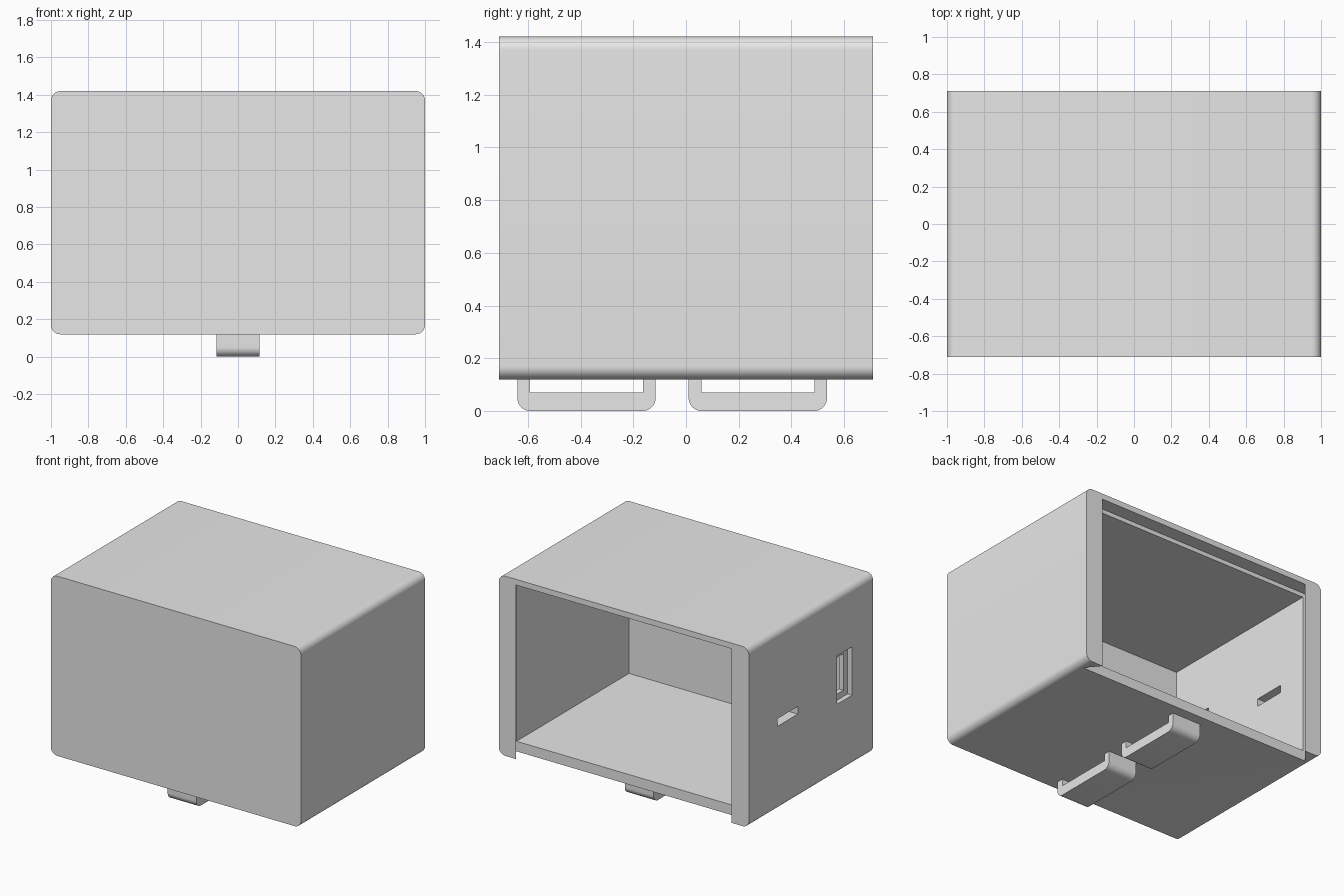
import bpy, bmesh, math
from mathutils import Vector

cube = bpy.data.objects.get("Cube")
if cube:
    bpy.data.objects.remove(cube, do_unlink=True)

grey = bpy.data.materials.new("light_grey")
grey.use_nodes = True
grey.diffuse_color = (0.8, 0.8, 0.8, 1)
grey.node_tree.nodes["Principled BSDF"].inputs["Base Color"].default_value = (0.8, 0.8, 0.8, 1)


def prism(name, points, extrude):
    """Close a planar outline and sweep it along a vector."""
    bm = bmesh.new()
    face = bm.faces.new([bm.verts.new(p) for p in points])
    swept = bmesh.ops.extrude_face_region(bm, geom=[face])
    moved = [g for g in swept["geom"] if isinstance(g, bmesh.types.BMVert)]
    bmesh.ops.translate(bm, verts=moved, vec=Vector(extrude))
    bmesh.ops.recalc_face_normals(bm, faces=bm.faces)
    mesh = bpy.data.meshes.new(name)
    bm.to_mesh(mesh)
    bm.free()
    obj = bpy.data.objects.new(name, mesh)
    bpy.context.collection.objects.link(obj)
    mesh.materials.append(grey)
    return obj


def block(name, x0, x1, y0, y1, z0, z1):
    base = [(x0, y0, z0), (x1, y0, z0), (x1, y1, z0), (x0, y1, z0)]
    return prism(name, base, (0, 0, z1 - z0))


def arc(cx, cz, radius, start, steps=10):
    """Quarter circle, counter-clockwise from the start angle in degrees."""
    angles = [math.radians(start + 90 * i / steps) for i in range(steps + 1)]
    return [(cx + radius * math.cos(a), cz + radius * math.sin(a)) for a in angles]


def activate(obj):
    bpy.ops.object.select_all(action='DESELECT')
    obj.select_set(True)
    bpy.context.view_layer.objects.active = obj


def smooth(obj):
    activate(obj)
    bpy.ops.object.shade_smooth_by_angle(angle=math.radians(30))


def cut(obj, cutter):
    cutter.hide_render = True
    mod = obj.modifiers.new("cut", 'BOOLEAN')
    mod.operation = 'DIFFERENCE'
    mod.solver = 'EXACT'
    mod.object = cutter
    activate(obj)
    bpy.ops.object.modifier_apply(modifier=mod.name)
    bpy.data.objects.remove(cutter, do_unlink=True)


# Case: rounded section swept from front to back
half_depth, bottom, top, r = 0.71, 0.12, 1.42, 0.05
section = (arc(1 - r, bottom + r, r, 270) + arc(1 - r, top - r, r, 0)
           + arc(r - 1, top - r, r, 90) + arc(r - 1, bottom + r, r, 180))
case = prism("case", [(x, -half_depth, z) for x, z in section], (0, 2 * half_depth, 0))

# Hollow interior
cut(case, block("cavity_cutter", -0.929, 0.929, -0.675, 0.66, 0.193, 1.349))

# Dovetail channel for a sliding back panel, open at the bottom
channel = [(-0.947, 0.61, 0), (0.947, 0.61, 0), (0.846, 0.73, 0), (-0.846, 0.73, 0)]
cut(case, prism("channel_cutter", channel, (0, 0, 1.379)))

# Side openings: cable slot, switch recess and the switch hole inside it
cut(case, block("cable_slot_cutter", -1.1, -0.9, 0.15, 0.38, 0.73, 0.785))
cut(case, block("switch_recess_cutter", -1.1, -0.965, -0.47, -0.298, 0.63, 0.98))
cut(case, block("switch_hole_cutter", -1.1, -0.9, -0.42, -0.35, 0.675, 0.94))
smooth(case)

# Belt loops under the case
for name, y0, y1 in (("front_belt_loop", -0.64, -0.115), ("back_belt_loop", 0.01, 0.535)):
    leg, bar = 0.048, 0.07
    outline = ([(y0, 0.125)] + arc(y0 + r, r, r, 180) + arc(y1 - r, r, r, 270)
               + [(y1, 0.125), (y1 - leg, 0.125), (y1 - leg, bar),
                  (y0 + leg, bar), (y0 + leg, 0.125)])
    smooth(prism(name, [(-0.115, y, z) for y, z in outline], (0.23, 0, 0)))
